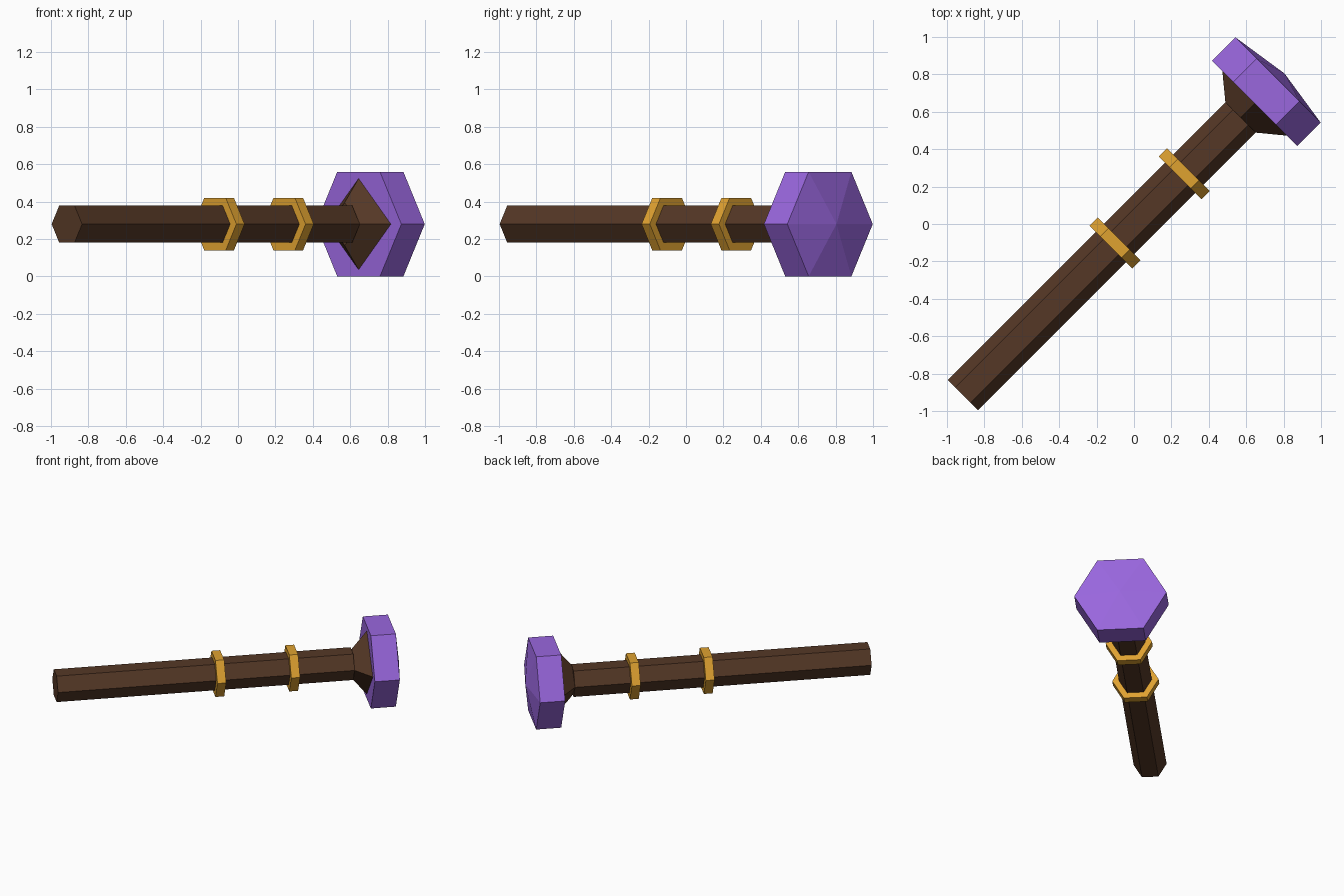
import bpy, bmesh
from math import cos, sin, tau
from mathutils import Matrix, Vector

cube = bpy.data.objects.get("Cube")
if cube:
    bpy.data.objects.remove(cube, do_unlink=True)


def make_material(name, rgb):
    m = bpy.data.materials.new(name)
    m.use_nodes = True
    m.diffuse_color = (*rgb, 1)
    m.node_tree.nodes["Principled BSDF"].inputs["Base Color"].default_value = (*rgb, 1)
    return m


wood = make_material("dark wood", (0.09, 0.039, 0.019))
gold = make_material("gold", (0.74, 0.36, 0.03))
purple = make_material("purple", (0.32, 0.135, 0.73))

# Local frame: z runs along the diagonal shaft, y is world up
along = Vector((1, 1, 0)).normalized()
side = Vector((-1, 1, 0)).normalized()
up = Vector((0, 0, 1))
frame = Matrix((side, up, along)).transposed().to_4x4()
frame.translation = (0, 0, 0.28)


def prism(name, sides, profile, material):
    """Stack regular polygons given as (distance along shaft, radius)."""
    bm = bmesh.new()
    rings = []
    for s, r in profile:
        if r == 0:
            rings.append([bm.verts.new((0, 0, s))])
        else:
            rings.append([bm.verts.new((r * cos(tau * i / sides), r * sin(tau * i / sides), s))
                          for i in range(sides)])
    for a, b in zip(rings, rings[1:]):
        for i in range(sides):
            j = (i + 1) % sides
            if len(b) == 1:
                bm.faces.new((a[i], a[j], b[0]))
            else:
                bm.faces.new((a[i], a[j], b[j], b[i]))
    for ring in (rings[0], rings[-1]):
        if len(ring) > 1:
            bm.faces.new(ring)
    bm.transform(frame)
    bmesh.ops.recalc_face_normals(bm, faces=bm.faces)
    mesh = bpy.data.meshes.new(name)
    bm.to_mesh(mesh)
    bm.free()
    mesh.materials.append(material)
    ob = bpy.data.objects.new(name, mesh)
    bpy.context.collection.objects.link(ob)
    return ob


# Hexagonal shaft and the four-sided flare under the head
prism("shaft", 6, [(-1.294, 0.115), (0.806, 0.115)], wood)
prism("flare", 4, [(0.806, 0.115), (0.912, 0.244)], wood)

# Gold bands
for label, s in (("lower_band", -0.143), ("upper_band", 0.38)):
    prism(label, 6, [(s - 0.031, 0.162), (s + 0.031, 0.162)], gold)

# Hexagonal head with a shallow pointed face
prism("head", 6, [(0.912, 0.323), (1.089, 0.323), (1.138, 0)], purple)
